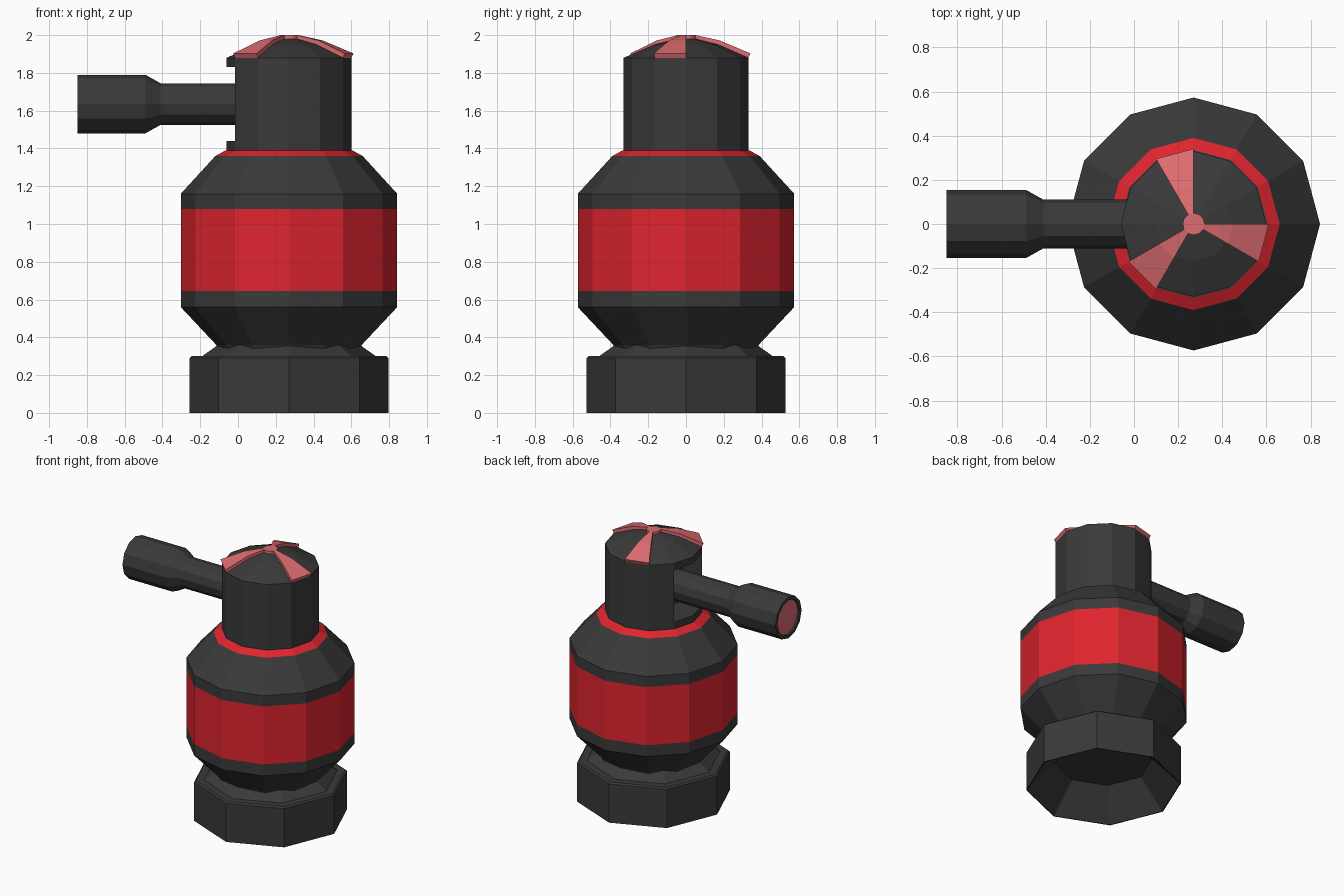
import bpy, bmesh, math
from mathutils import Matrix, Vector

if "Cube" in bpy.data.objects:
    bpy.data.objects.remove(bpy.data.objects["Cube"])

CX = 0.27          # x of the vertical axis


def material(name, rgb):
    m = bpy.data.materials.new(name)
    m.diffuse_color = (*rgb, 1)
    m.use_nodes = True
    m.node_tree.nodes["Principled BSDF"].inputs["Base Color"].default_value = m.diffuse_color
    return m


DARK = material("charcoal", (0.042, 0.042, 0.042))
RED = material("red", (0.74, 0.018, 0.028))
PINK = material("soft red", (0.72, 0.15, 0.165))
MATS = [DARK, RED, PINK]


def finish(bm, name, matrix):
    bmesh.ops.recalc_face_normals(bm, faces=bm.faces)
    bm.transform(matrix)
    me = bpy.data.meshes.new(name)
    bm.to_mesh(me)
    bm.free()
    for m in MATS:
        me.materials.append(m)
    ob = bpy.data.objects.new(name, me)
    bpy.context.collection.objects.link(ob)
    return ob


def lathe(profile, sides, mats=None, caps=(0, 0)):
    """Faceted revolve of (radius, z) points; mats gives one index per band."""
    bm = bmesh.new()
    rings = []
    for r, z in profile:
        rings.append([bm.verts.new((r * math.cos(2 * math.pi * i / sides),
                                    r * math.sin(2 * math.pi * i / sides), z))
                      for i in range(sides)])
    for k in range(len(rings) - 1):
        for i in range(sides):
            j = (i + 1) % sides
            f = bm.faces.new((rings[k][i], rings[k][j], rings[k + 1][j], rings[k + 1][i]))
            f.material_index = mats[k] if mats else 0
    bm.faces.new(rings[0]).material_index = caps[0]
    bm.faces.new(rings[-1]).material_index = caps[1]
    return bm


AXIS = Matrix.Translation((CX, 0, 0))

# octagonal foot, hollow underneath
finish(lathe([(0.33, 0.2), (0.52, 0.0), (0.527, 0.0), (0.527, 0.29), (0.515, 0.3),
              (0.46, 0.3), (0.375, 0.36)], 8), "foot", AXIS)

# barrel body with red band and red collar
finish(lathe([(0.375, 0.34), (0.385, 0.36), (0.573, 0.56), (0.573, 0.645), (0.573, 1.08),
              (0.573, 1.16), (0.39, 1.36), (0.335, 1.39)], 12,
             [0, 0, 0, 1, 0, 0, 1]), "body", AXIS)

# neck with domed top; the two faces on the -x side are pushed in as a slot
DOME = [(0.33, 1.88), (0.17, 1.95), (0.05, 1.98)]
bm = lathe([(0.33, 1.38), (0.33, 1.44), (0.33, 1.83)] + DOME, 12)
slot = [f for f in bm.faces
        if f.calc_center_median().x < -0.27 and 1.5 < f.calc_center_median().z < 1.75]
new = bmesh.ops.extrude_face_region(bm, geom=slot)["geom"]
for v in new:
    if isinstance(v, bmesh.types.BMVert):
        v.co.x = -0.12
old = [f for f in slot if f.is_valid]
if old:
    bmesh.ops.delete(bm, geom=old, context='FACES')
finish(bm, "neck", AXIS)

# three raised stripes over the dome
TOP = [(0.341, 1.903), (0.178, 1.972), (0.05, 2.0)]
for n, start in enumerate((-30, 90, 210)):
    bm = bmesh.new()
    loop = DOME + TOP[::-1]
    sides = []
    for deg in (start, start + 30):
        a = math.radians(deg)
        sides.append([bm.verts.new((r * math.cos(a), r * math.sin(a), z)) for r, z in loop])
    for i in range(len(loop)):
        j = (i + 1) % len(loop)
        bm.faces.new((sides[0][i], sides[0][j], sides[1][j], sides[1][i]))
    for s in sides:
        # two quads per side, because the section bends
        bm.faces.new((s[0], s[1], s[4], s[5]))
        bm.faces.new((s[1], s[2], s[3], s[4]))
    for f in bm.faces:
        f.material_index = 2
    finish(bm, f"cap_stripe_{n + 1}", AXIS)

# round hub where the stripes meet
finish(lathe([(0.05, 1.975), (0.05, 2.0)], 12, [2], (2, 2)), "cap_hub", AXIS)

# side handle pointing to -x, with an inset coloured end
to_left = Matrix.Translation((0.2, 0, 1.635)) @ Matrix.Rotation(-math.pi / 2, 4, 'Y')
finish(lathe([(0.11, 0.0), (0.11, 0.61), (0.155, 0.69), (0.155, 1.05),
              (0.13, 1.05), (0.13, 1.035)], 12, None, (0, 2)), "handle", to_left)
